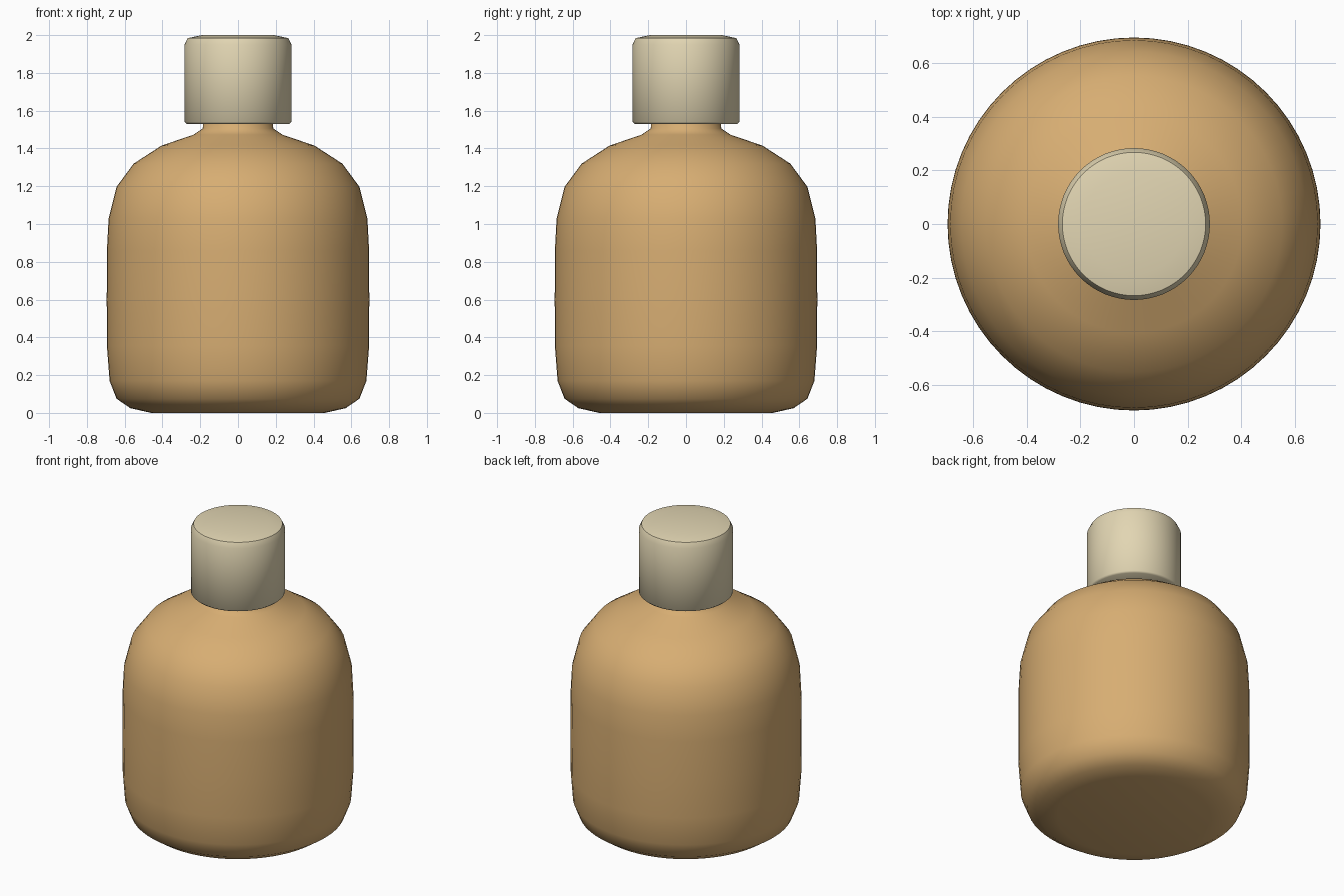
import bpy, bmesh, math

if "Cube" in bpy.data.objects:
    bpy.data.objects.remove(bpy.data.objects["Cube"])

SEGMENTS = 64


def material(name, color):
    mat = bpy.data.materials.new(name)
    mat.diffuse_color = color
    mat.use_nodes = True
    mat.node_tree.nodes["Principled BSDF"].inputs["Base Color"].default_value = mat.diffuse_color
    return mat


def lathe(name, profile, mat, sharp_angle):
    """Spin a (radius, height) profile around z; both ends lie on the axis."""
    bm = bmesh.new()
    verts = [bm.verts.new((r, 0, z)) for r, z in profile]
    edges = [bm.edges.new(pair) for pair in zip(verts, verts[1:])]
    bmesh.ops.spin(bm, geom=verts + edges, cent=(0, 0, 0), axis=(0, 0, 1),
                   angle=math.tau, steps=SEGMENTS, use_duplicate=False)
    bmesh.ops.remove_doubles(bm, verts=bm.verts, dist=0.0005)
    bmesh.ops.recalc_face_normals(bm, faces=bm.faces)
    mesh = bpy.data.meshes.new(name)
    bm.to_mesh(mesh)
    bm.free()
    mesh.materials.append(mat)
    obj = bpy.data.objects.new(name, mesh)
    bpy.context.collection.objects.link(obj)
    bpy.ops.object.select_all(action='DESELECT')
    obj.select_set(True)
    bpy.context.view_layer.objects.active = obj
    bpy.ops.object.shade_smooth_by_angle(angle=math.radians(sharp_angle))
    return obj


amber = material("amber", (0.68, 0.42, 0.17, 1))
cream = material("cream", (0.76, 0.67, 0.45, 1))

# Rounded bottle with its shoulder and short neck
lathe("bottle_body", [
    (0, 0), (0.46, 0.0), (0.57, 0.025), (0.643, 0.075), (0.68, 0.17),
    (0.694, 0.355), (0.695, 0.6), (0.694, 0.86), (0.685, 1.03),
    (0.643, 1.197), (0.552, 1.32), (0.405, 1.415), (0.235, 1.473),
    (0.187, 1.505), (0.183, 1.56), (0, 1.56)], amber, 60)

# Cylindrical cap with a softened rim
lathe("cap", [
    (0, 1.53), (0.273, 1.53), (0.283, 1.54), (0.283, 1.95),
    (0.267, 1.984), (0.19, 2.0), (0, 2.0)], cream, 50)
